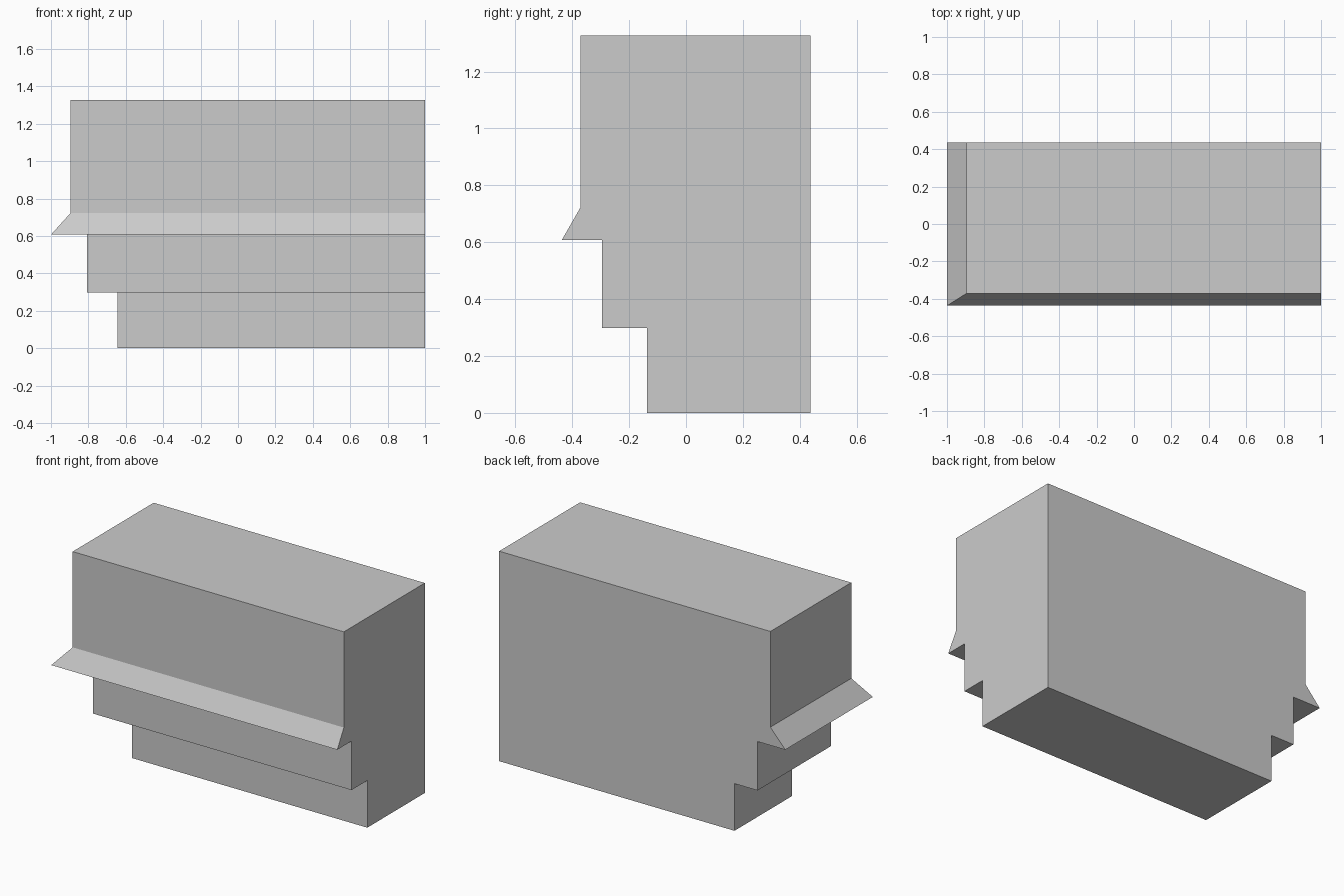
import bpy, bmesh

if "Cube" in bpy.data.objects:
    bpy.data.objects.remove(bpy.data.objects["Cube"])

RIGHT, BACK = 1.0, 0.437

# Mitred profile, bottom to top: left edge x, front edge y, height z
PROFILE = [
    (-0.645, -0.137, 0.0), (-0.645, -0.137, 0.298),    # bottom tier
    (-0.806, -0.295, 0.298), (-0.806, -0.295, 0.607),  # middle tier
    (-1.0, -0.437, 0.607), (-0.896, -0.371, 0.722),    # sloped drip ledge
    (-0.896, -0.371, 1.327),                           # upper wall
]

bm = bmesh.new()
corner = [bm.verts.new(p) for p in PROFILE]
front = [bm.verts.new((RIGHT, y, z)) for x, y, z in PROFILE]
left = [bm.verts.new((x, BACK, z)) for x, y, z in PROFILE]
back_edge = [bm.verts.new((RIGHT, BACK, z)) for z in (PROFILE[0][2], PROFILE[-1][2])]

# Stepped front and left strips
for i in range(len(PROFILE) - 1):
    bm.faces.new((corner[i], front[i], front[i + 1], corner[i + 1]))
    bm.faces.new((left[i], corner[i], corner[i + 1], left[i + 1]))

# Flat right and back walls, top and underside
bm.faces.new(front[::-1] + back_edge)
bm.faces.new(left + back_edge[::-1])
for i in (0, -1):
    bm.faces.new((corner[i], front[i], back_edge[i], left[i]))

bmesh.ops.recalc_face_normals(bm, faces=bm.faces[:])
mesh = bpy.data.meshes.new("stepped_wall_corner")
bm.to_mesh(mesh)
bm.free()
wall = bpy.data.objects.new("stepped_wall_corner", mesh)
bpy.context.collection.objects.link(wall)
